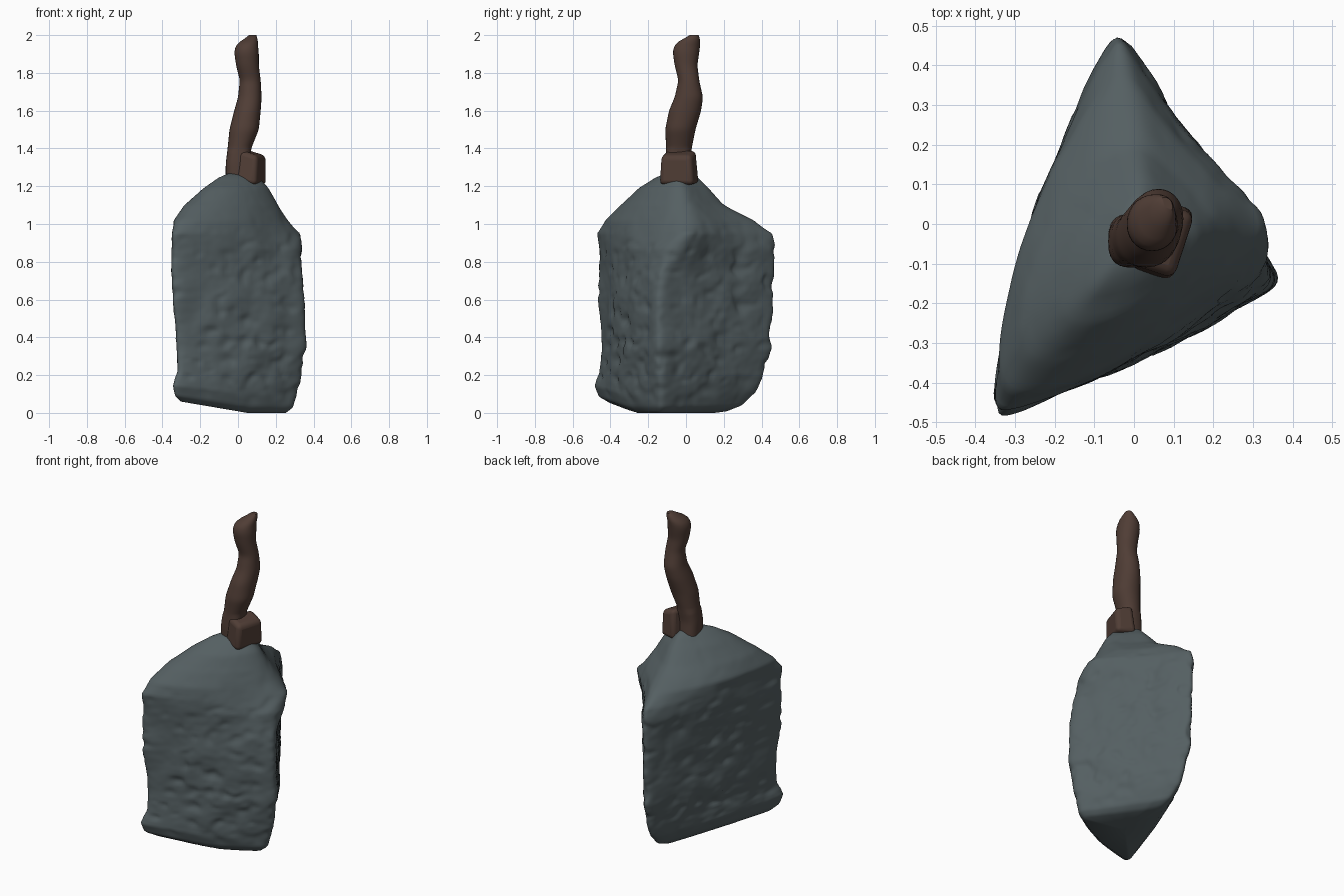
import bpy, bmesh, math
from mathutils import Vector, noise

if "Cube" in bpy.data.objects:
    bpy.data.objects.remove(bpy.data.objects["Cube"])


def material(name, colour):
    m = bpy.data.materials.new(name)
    m.use_nodes = True
    m.diffuse_color = (*colour, 1)
    bsdf = m.node_tree.nodes["Principled BSDF"]
    bsdf.inputs["Base Color"].default_value = (*colour, 1)
    bsdf.inputs["Roughness"].default_value = 0.8
    return m


def lerp_keys(keys, z):
    """Interpolate the rows of a table whose first column is height."""
    for low, high in zip(keys, keys[1:]):
        if z <= high[0]:
            t = (z - low[0]) / (high[0] - low[0])
            return [a + (b - a) * t for a, b in zip(low[1:], high[1:])]
    return keys[-1][1:]


def add_object(name, bm, mat):
    mesh = bpy.data.meshes.new(name)
    bm.to_mesh(mesh)
    bm.free()
    mesh.materials.append(mat)
    obj = bpy.data.objects.new(name, mesh)
    bpy.context.collection.objects.link(obj)
    bpy.ops.object.select_all(action="DESELECT")
    bpy.context.view_layer.objects.active = obj
    obj.select_set(True)
    bpy.ops.object.shade_smooth_by_angle(angle=math.radians(60))
    return obj


def loft(name, rings, mat):
    """Skin closed rings of equal length and cap both ends."""
    bm = bmesh.new()
    loops = [[bm.verts.new(p) for p in ring] for ring in rings]
    n = len(loops[0])
    for a, b in zip(loops, loops[1:]):
        for i in range(n):
            j = (i + 1) % n
            bm.faces.new((a[i], a[j], b[j], b[i]))
    for ring in (loops[0], loops[-1]):
        centre = bm.verts.new(sum((v.co for v in ring), Vector()) / n)
        for i in range(n):
            bm.faces.new((ring[i], ring[(i + 1) % n], centre))
    bmesh.ops.recalc_face_normals(bm, faces=bm.faces)
    return add_object(name, bm, mat)


stone = material("slate grey stone", (0.09, 0.115, 0.122))
wood = material("dark brown wood", (0.08, 0.047, 0.036))

# Stone block: height, then x and y of the back, right and left corners,
# then the bulge of the walls and of the shoulder on the back wall
CORNERS = [
    (0.00, -0.02, 0.24, -0.32, -0.43, 0.27, -0.14, 0.01, 0.00),
    (0.03, -0.02, 0.32, -0.35, -0.48, 0.31, -0.14, 0.02, 0.00),
    (0.10, -0.03, 0.39, -0.36, -0.50, 0.33, -0.14, 0.03, 0.00),
    (0.20, -0.03, 0.44, -0.34, -0.48, 0.35, -0.14, 0.03, 0.00),
    (0.35, -0.04, 0.48, -0.34, -0.46, 0.38, -0.15, 0.03, 0.00),
    (0.60, -0.04, 0.49, -0.36, -0.48, 0.37, -0.15, 0.03, 0.00),
    (0.75, -0.04, 0.50, -0.37, -0.48, 0.35, -0.14, 0.035, 0.02),
    (0.87, -0.04, 0.51, -0.37, -0.48, 0.33, -0.12, 0.05, 0.08),
    (0.95, -0.04, 0.48, -0.36, -0.49, 0.30, -0.08, 0.06, 0.11),
    (1.02, -0.03, 0.41, -0.36, -0.46, 0.27, -0.06, 0.08, 0.08),
    (1.10, -0.01, 0.25, -0.31, -0.38, 0.24, -0.05, 0.08, 0.05),
    (1.19, 0.01, 0.15, -0.20, -0.27, 0.18, -0.05, 0.06, 0.03),
    (1.25, 0.01, 0.08, -0.11, -0.17, 0.12, -0.05, 0.02, 0.02),
    (1.27, 0.01, 0.02, -0.05, -0.10, 0.06, -0.05, 0.01, 0.01),
]
SIDE = 44
LEVELS = 100


def stone_ring(z):
    k = lerp_keys(CORNERS, z)
    corners = [Vector(k[i:i + 2]) for i in (0, 2, 4)]
    flat = []
    for c in range(3):
        a, b = corners[c], corners[(c + 1) % 3]
        edge = b - a
        out = Vector((edge.y, -edge.x)).normalized()
        for i in range(SIDE):
            t = i / SIDE
            if c == 2:
                # The shoulder swells close to the right corner
                swell = k[7] * math.sin(math.pi * math.sqrt(t)) * (1 - t) ** 2
            else:
                swell = k[6] * math.sin(math.pi * t)
            flat.append(a + edge * t + out * swell)
    # Round the corners, more so towards the crown
    n = len(flat)
    for _ in range(10 + int(90 * max(0, min(1, (z - 0.95) * 6)))):
        flat = [(flat[i - 1] + flat[i] * 2 + flat[(i + 1) % n]) / 4 for i in range(n)]
    # Pitted walls, with a smoother cap and base
    centre = sum(flat, Vector((0, 0))) / n
    rough = max(0.2, min(1, (1.05 - z) * 5, z * 6))
    ring = []
    for p in flat:
        q = Vector((p.x, p.y, z))
        wave = noise.noise(q * 7) * 0.014
        pit = noise.noise(q * 15 + Vector((3, 1, 5)))
        pit = -max(0, pit - 0.1) * 0.025 + noise.noise(q * 30) * 0.003
        p = p + (p - centre).normalized() * (wave + pit) * rough
        lift = max(0, 1 - z / 0.3) * 0.17 * max(0, 0.05 - p.x)
        ring.append((p.x, p.y, z + lift))
    return ring


loft("stone_block", [stone_ring(1.27 * i / LEVELS) for i in range(LEVELS + 1)], stone)

# Curved handle: height, then left, right, front and back limits
GRIP = [
    (1.20, -0.065, 0.06, -0.11, 0.03),
    (1.32, -0.065, 0.06, -0.11, 0.02),
    (1.40, -0.055, 0.07, -0.105, 0.03),
    (1.50, -0.045, 0.11, -0.11, 0.05),
    (1.60, -0.02, 0.12, -0.09, 0.08),
    (1.67, 0.00, 0.125, -0.06, 0.09),
    (1.76, 0.01, 0.12, -0.04, 0.07),
    (1.84, -0.01, 0.11, -0.06, 0.06),
    (1.91, -0.02, 0.11, -0.07, 0.07),
    (1.95, -0.01, 0.105, -0.06, 0.075),
    (1.98, 0.03, 0.105, -0.02, 0.075),
    (2.00, 0.065, 0.095, 0.03, 0.065),
]


def grip_ring(z, n=28):
    # Average nearby heights so the limits flow smoothly
    rows = [lerp_keys(GRIP, max(1.2, min(2, z + d))) for d in (-0.012, 0, 0.012)]
    x0, x1, y0, y1 = [sum(c) / 3 for c in zip(*rows)]
    power = 0.75 if z < 1.4 else 0.95
    ring = []
    for i in range(n):
        a = math.tau * i / n
        c, s = math.cos(a), math.sin(a)
        x = math.copysign(abs(c) ** power, c) * (x1 - x0) / 2
        y = math.copysign(abs(s) ** power, s) * (y1 - y0) / 2
        ring.append(((x0 + x1) / 2 + x, (y0 + y1) / 2 + y, z))
    return ring


loft("handle", [grip_ring(1.2 + 0.8 * i / 48) for i in range(49)], wood)

# Collar: a rounded, slanted lug hugging the handle's foot
bm = bmesh.new()
bmesh.ops.create_cube(bm, size=1)
for v in bm.verts:
    taper = 0.88 if v.co.z > 0 else 1
    v.co = Vector((v.co.x * 0.12 * taper, v.co.y * 0.19 * taper, v.co.z * 0.18))
    if v.co.z > 0 and v.co.x > 0:
        v.co.z -= 0.025
collar = add_object("collar", bm, wood)
collar.location = (0.073, -0.038, 1.3)
collar.rotation_euler = (0, math.radians(4), math.radians(-18))
bevel = collar.modifiers.new("rounding", "BEVEL")
bevel.width = 0.025
bevel.segments = 4
